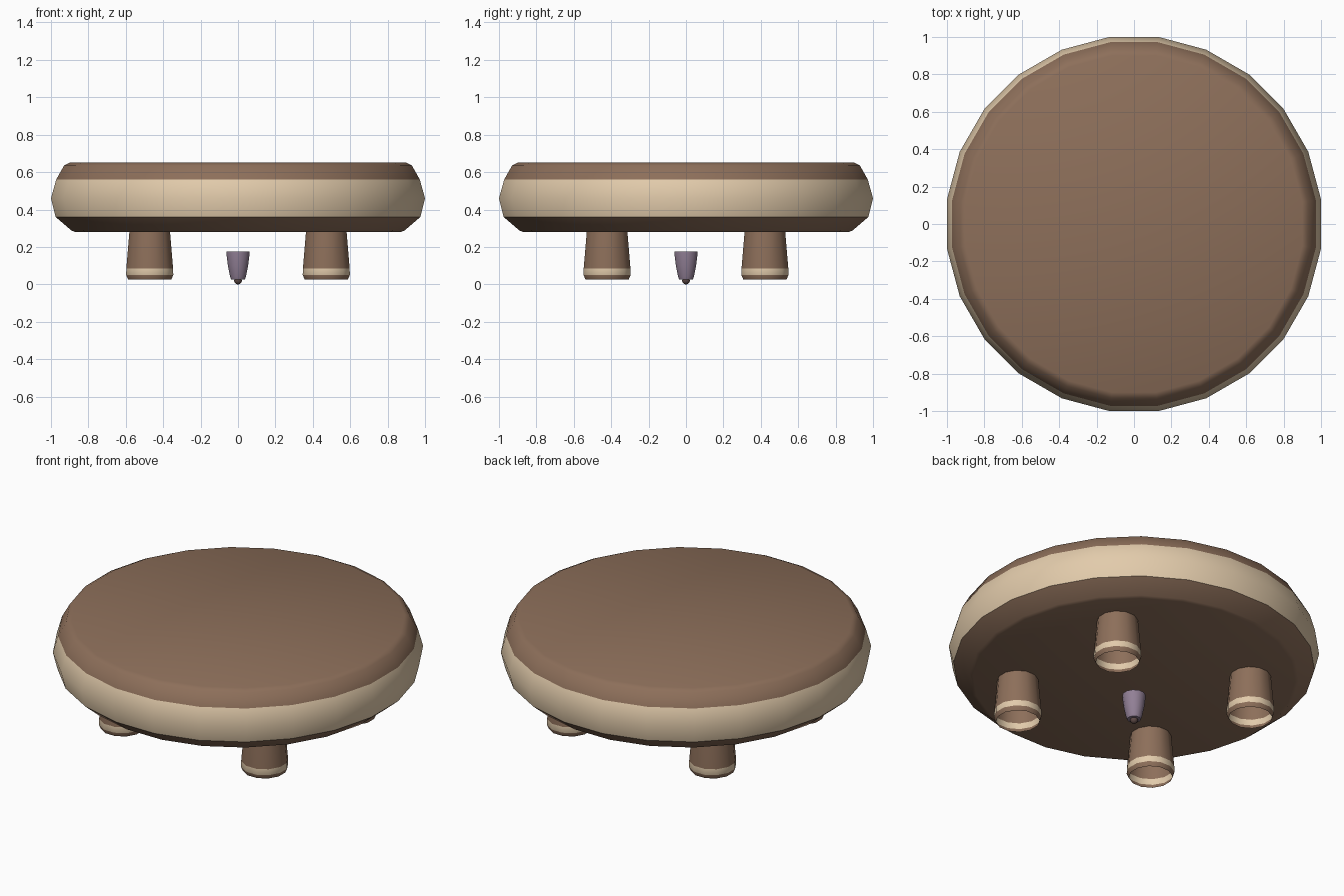
import bpy, bmesh, math

if "Cube" in bpy.data.objects:
    bpy.data.objects.remove(bpy.data.objects["Cube"])


def mat(name, srgb):
    m = bpy.data.materials.new(name)
    lin = [((c / 255 + 0.055) / 1.055) ** 2.4 for c in srgb]
    m.diffuse_color = (*lin, 1.0)
    m.use_nodes = True
    m.node_tree.nodes["Principled BSDF"].inputs["Base Color"].default_value = m.diffuse_color
    return m


brown = mat("brown_wood", (141, 111, 90))
tan = mat("pale_tan", (226, 203, 171))
purple = mat("dusty_purple", (146, 128, 150))
dark = mat("dark_tip", (92, 72, 68))


def lathe(name, profile, sides, mats, rule, loc=(0, 0), bottom=True, top=True, angle=35):
    """Revolve (radius, z) points, bottom to top; rule(z) gives the material index."""
    bm = bmesh.new()
    k = 1 / math.cos(math.pi / sides)   # flats of the polygon reach the radius
    rings = []
    for r, z in profile:
        rings.append([bm.verts.new((r * k * math.cos((i + 0.5) * math.tau / sides),
                                    r * k * math.sin((i + 0.5) * math.tau / sides), z))
                      for i in range(sides)])
    for a, b in zip(rings, rings[1:]):
        for i in range(sides):
            j = (i + 1) % sides
            bm.faces.new((a[i], a[j], b[j], b[i]))
    if bottom:
        bm.faces.new(rings[0][::-1])
    if top:
        bm.faces.new(rings[-1])
    for f in bm.faces:
        f.smooth = True
        f.material_index = rule(f.calc_center_median().z)
    me = bpy.data.meshes.new(name)
    bm.to_mesh(me)
    bm.free()
    for m in mats:
        me.materials.append(m)
    me.set_sharp_from_angle(angle=math.radians(angle))
    ob = bpy.data.objects.new(name, me)
    ob.location = (loc[0], loc[1], 0)
    bpy.context.collection.objects.link(ob)
    return ob


# Round body with a pale band around the middle
lathe("body_disc",
      [(0.87, 0.28), (0.89, 0.287), (0.975, 0.36), (1.0, 0.46), (0.972, 0.56),
       (0.93, 0.635), (0.90, 0.65)],
      24, [brown, tan], lambda z: 1 if 0.36 < z < 0.56 else 0)

# Four hollow legs with a pale ring near the foot
for sx, sn in ((-1, "left"), (1, "right")):
    for sy, yn in ((-1, "front"), (1, "back")):
        lathe(f"{yn}_{sn}_leg",
              [(0.115, 0.025), (0.126, 0.05), (0.125, 0.085), (0.107, 0.30)],
              12, [brown, tan], lambda z: 1 if 0.05 < z < 0.085 else 0,
              (sx * 0.472, sy * 0.422), bottom=False, top=False, angle=50)

# Small tapered nozzle hanging in the middle
lathe("centre_nozzle",
      [(0.036, 0.025), (0.042, 0.04), (0.054, 0.10), (0.062, 0.165), (0.062, 0.175)],
      12, [purple], lambda z: 0, angle=50)

# Rounded tip below the nozzle
lathe("nozzle_tip",
      [(0.006, 0.0), (0.016, 0.007), (0.021, 0.018), (0.019, 0.03)],
      12, [dark], lambda z: 0, angle=50)
